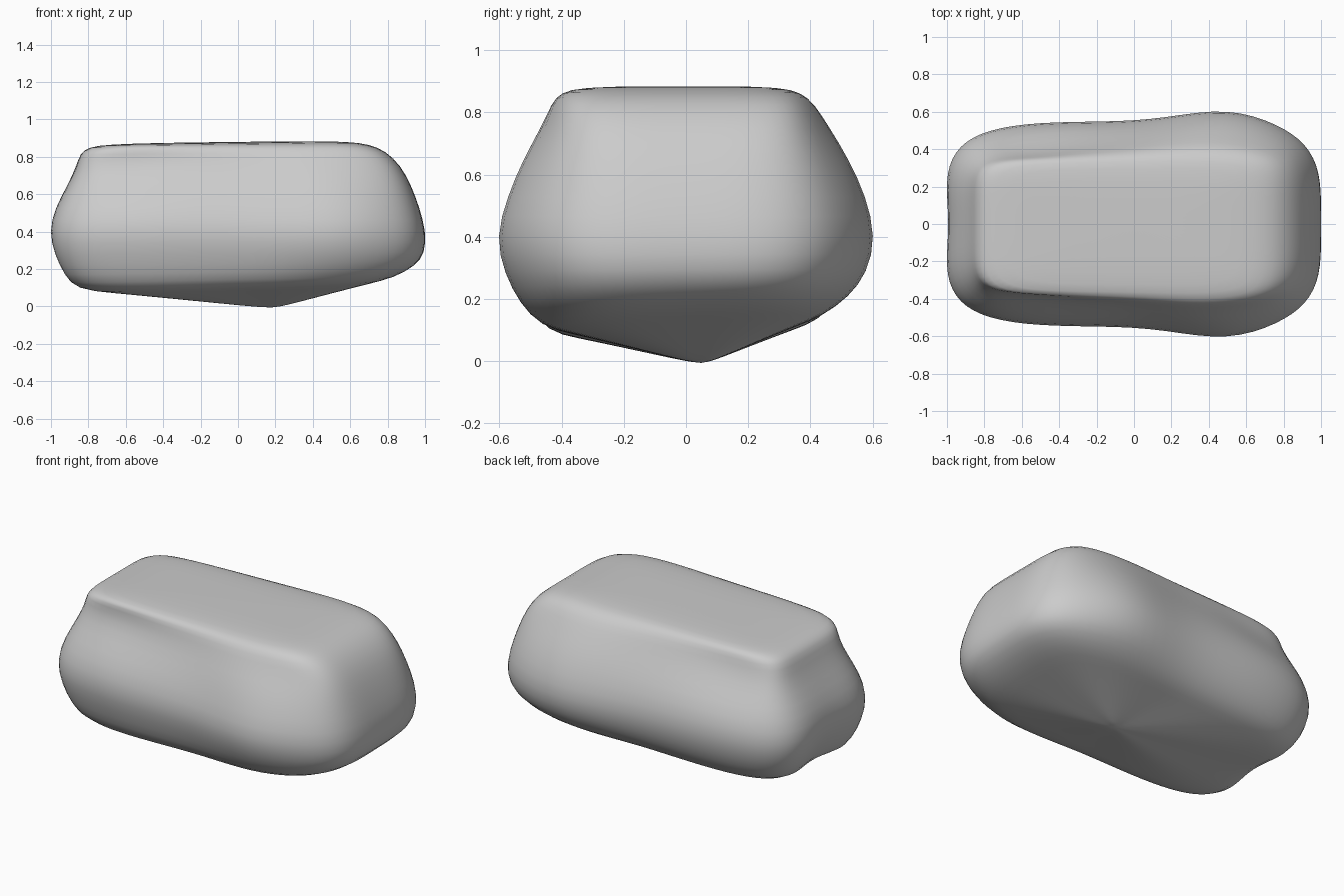
import bpy, bmesh, math

if "Cube" in bpy.data.objects:
    bpy.data.objects.remove(bpy.data.objects["Cube"])

N = 48  # points per ring, must be a multiple of 4


def square(i):
    """Point on the unit square's perimeter, evenly spaced."""
    side, f = divmod(i, N // 4)
    f = 2 * f / (N // 4) - 1
    return [(1, f), (-f, 1), (-1, -f), (f, -1)][side]


def gauss(v, c, w):
    return math.exp(-((v - c) / w) ** 2)


# z, x left, x right, y front, y back, squareness, waist, end dent, shoulder
LEVELS = [
    (0.880, -0.40, 0.35, -0.18, 0.17, 5, 0.0, 0.0, 0.0),
    (0.875, -0.70, 0.59, -0.34, 0.31, 6, 0.0, 0.0, 0.0),
    (0.860, -0.80, 0.70, -0.395, 0.36, 7, 0.1, 0.0, 0.01),
    (0.825, -0.845, 0.79, -0.41, 0.39, 7, 0.2, 0.0, 0.025),
    (0.750, -0.865, 0.87, -0.435, 0.43, 6, 0.4, 0.0, 0.035),
    (0.650, -0.91, 0.925, -0.505, 0.505, 5, 0.8, 0.0, 0.025),
    (0.530, -0.985, 0.97, -0.58, 0.585, 4.3, 1.0, 0.01, 0.0),
    (0.400, -1.025, 1.005, -0.62, 0.618, 4.2, 1.0, 0.02, 0.0),
    (0.280, -1.005, 1.00, -0.59, 0.59, 4.2, 1.0, 0.045, 0.0),
    (0.190, -0.96, 0.95, -0.54, 0.53, 4.2, 0.8, 0.06, 0.0),
    (0.125, -0.90, 0.84, -0.475, 0.45, 4.2, 0.5, 0.06, 0.0),
]

bm = bmesh.new()
rings = []
for z, xl, xr, yf, yb, n, waist, dent, shoulder in LEVELS:
    ring = []
    for i in range(N):
        u, v = square(i)
        r = (abs(u) ** n + abs(v) ** n) ** (-1 / n)
        u, v = u * r, v * r
        x = u * (xr if u > 0 else -xl)
        y = v * (yb if v > 0 else -yf)
        # body swells toward the right-hand end
        y *= 1 - waist * (0.10 - 0.11 * gauss(x, 0.5, 0.32))
        # flanks: full shoulder right of centre, hollow under the left rim
        y += v * shoulder * (gauss(x, 0.35, 0.35) - gauss(x, -0.6, 0.3))
        # shallow hollow in the left end
        if u < 0:
            x += dent * gauss(y, 0.0, 0.22) * abs(u) ** 4
        # underside rises to the right, top rises slightly to the right
        tilt = max(0.0, 1 - z / 0.3)
        zz = z + tilt * (0.09 * max(x, 0) ** 2 - 0.05 * max(-x, 0) + 0.03 * v)
        zz += 0.012 * x * max(0.0, (z - 0.7) / 0.18)
        ring.append(bm.verts.new((x, y, zz)))
    rings.append(ring)

# Underside: shrink the last ring toward a blunt off-centre point
base = [v.co.copy() for v in rings[-1]]
tip = (0.18, 0.05, -0.006)
for s, k in ((0.82, 0.82), (0.55, 0.54), (0.28, 0.25), (0.1, 0.06)):
    rings.append([bm.verts.new((tip[0] + (p.x - tip[0]) * s,
                                tip[1] + (p.y - tip[1]) * s,
                                tip[2] + (p.z - tip[2]) * k)) for p in base])

for a, b in zip(rings, rings[1:]):
    for i in range(N):
        j = (i + 1) % N
        bm.faces.new((a[i], b[i], b[j], a[j]))


# Close both ends with a fan
def cap(ring, co):
    c = bm.verts.new(co)
    for i in range(N):
        bm.faces.new((ring[i], ring[(i + 1) % N], c))


cap(rings[0], (0, 0, 0.88))
cap(rings[-1], tip)
bmesh.ops.recalc_face_normals(bm, faces=bm.faces)
for f in bm.faces:
    f.smooth = True

mesh = bpy.data.meshes.new("boulder")
bm.to_mesh(mesh)
bm.free()
boulder = bpy.data.objects.new("boulder", mesh)
bpy.context.collection.objects.link(boulder)
sub = boulder.modifiers.new("smooth", 'SUBSURF')
sub.levels = sub.render_levels = 1
